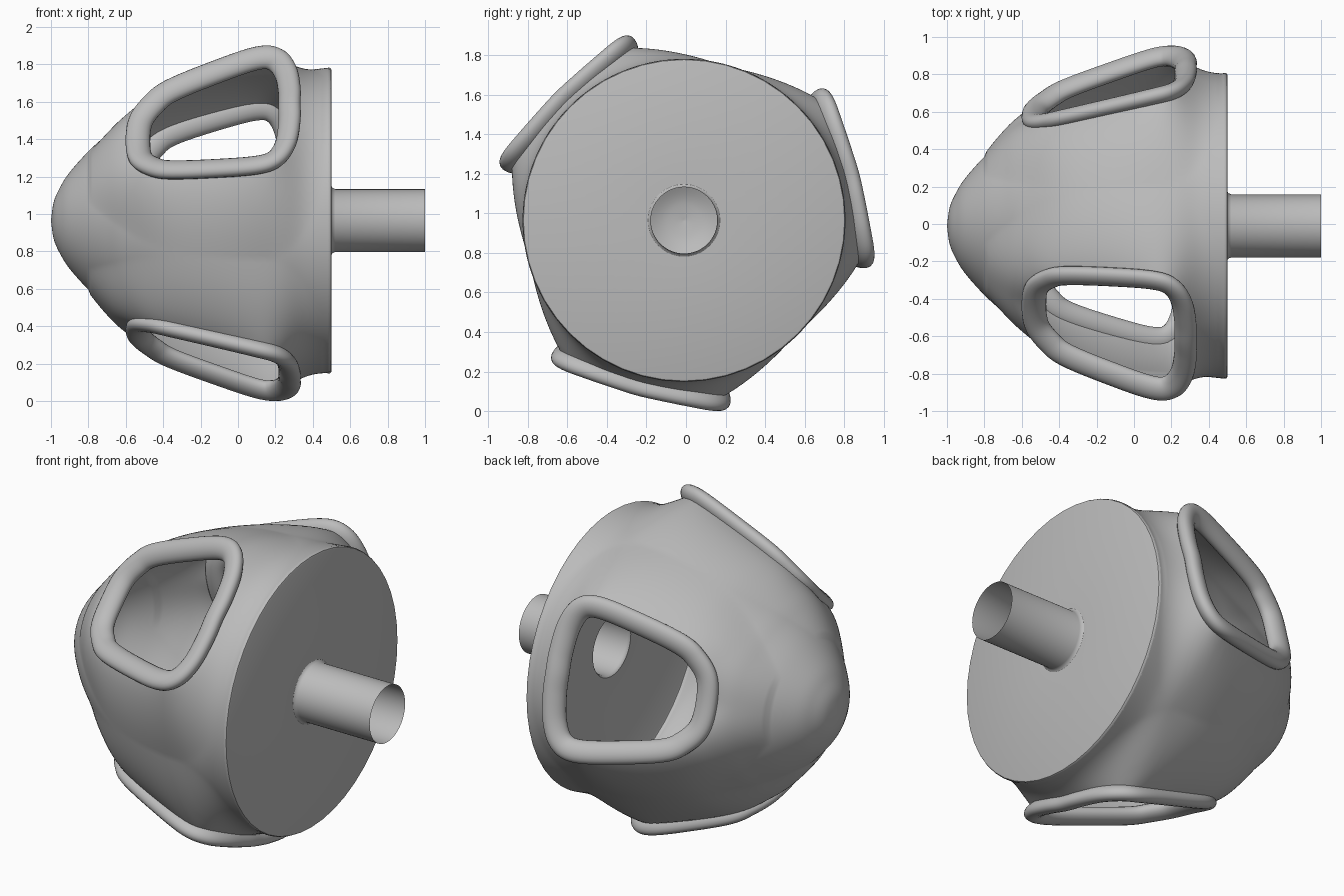
import bpy, bmesh
from math import sin, cos, pi, atan2, hypot, radians
from mathutils import Vector, geometry

cube = bpy.data.objects.get("Cube")
if cube:
    bpy.data.objects.remove(cube, do_unlink=True)

AXIS_Y, AXIS_Z = -0.01, 0.965
WINDOWS = [radians(a) for a in (14.8, 134.8, 254.8)]
SEGMENTS = 240

grey = bpy.data.materials.new("plain_grey")
grey.use_nodes = True
colour = (0.5, 0.5, 0.5, 1)
grey.diffuse_color = colour
grey.node_tree.nodes["Principled BSDF"].inputs["Base Color"].default_value = colour


def polar(x, r, angle):
    return Vector((x, AXIS_Y + r * cos(angle), AXIS_Z + r * sin(angle)))


def finish(name, bm, angle):
    bmesh.ops.recalc_face_normals(bm, faces=bm.faces)
    mesh = bpy.data.meshes.new(name)
    bm.to_mesh(mesh)
    bm.free()
    mesh.materials.append(grey)
    obj = bpy.data.objects.new(name, mesh)
    bpy.context.collection.objects.link(obj)
    bpy.ops.object.select_all(action="DESELECT")
    obj.select_set(True)
    bpy.context.view_layer.objects.active = obj
    bpy.ops.object.shade_smooth_by_angle(angle=radians(angle))
    return obj


def bridge(bm, rings, closed=False):
    """Join neighbouring rings of vertices with quads."""
    pairs = zip(rings, rings[1:] + rings[:1]) if closed else zip(rings, rings[1:])
    for a, b in pairs:
        n = len(a)
        for i in range(n):
            j = (i + 1) % n
            bm.faces.new((a[i], a[j], b[j], b[i]))


def spline(points, steps, closed=False):
    """Smooth curve through the points."""
    pts = [Vector(p) for p in points]
    n = len(pts)
    at = (lambda i: pts[i % n]) if closed else (lambda i: pts[min(max(i, 0), n - 1)])
    out = []
    for i in range(n if closed else n - 1):
        p0, p1, p2, p3 = (at(i + k) for k in (-1, 0, 1, 2))
        for s in range(steps):
            t = s / steps
            out.append(0.5 * (2 * p1 + (p2 - p0) * t + (2 * p0 - 5 * p1 + 4 * p2 - p3) * t * t
                              + (3 * p1 - p0 - 3 * p2 + p3) * t ** 3))
    return out if closed else out + [pts[-1]]


# Window rim centre line: distance along the axis, half width, height off the axis
half = [(-.52, .14, .61), (-.455, .235, .64), (-.36, .3, .68), (-.12, .365, .755),
        (.1, .405, .82), (.2, .375, .84), (.255, .27, .85), (.275, .12, .86)]
loop = ([(-.535, 0, .6)] + half + [(.275, 0, .865)]
        + [(x, -v, w) for x, v, w in reversed(half)])
rim_path = spline(loop, 6, closed=True)
rim_polar = [(p.x, atan2(p.y, p.z), hypot(p.y, p.z)) for p in rim_path]


def inside(x, a):
    """Even-odd test of a point against the window outline."""
    hit = False
    for (x1, a1, _), (x2, a2, _) in zip(rim_polar, rim_polar[1:] + rim_polar[:1]):
        if (a1 > a) != (a2 > a) and x < x1 + (a - a1) * (x2 - x1) / (a2 - a1):
            hit = not hit
    return hit


def window_offset(angle):
    """Signed angle from the nearest window centre."""
    return min(((angle - w + pi) % (2 * pi) - pi for w in WINDOWS), key=abs)


def raised(x, base, a):
    """Skin radius, drawn up towards the nearest point of the window rim."""
    best, reach = base, 0.52
    if x > 0.46 or x < -0.8:
        return base
    for rx, ra, rr in rim_polar:
        dx = (x - rx) * (2.4 if x > rx else 1.6)
        d = hypot(dx, 0.85 * (a - ra))
        if d < reach:
            best = max(best, base + (rr - base) * (1 - d / reach) ** 1.6)
    return best


# Domed shell with three window openings
profile = spline([(-1, 0, 0), (-.985, .1, 0), (-.95, .18, 0), (-.9, .258, 0), (-.8, .37, 0),
                  (-.7, .46, 0), (-.6, .54, 0), (-.4, .67, 0), (-.2, .75, 0), (0, .795, 0),
                  (.2, .81, 0), (.35, .805, 0), (.485, .817, 0)], 9)
bm = bmesh.new()
rings = []
third = SEGMENTS // 3
for p in profile[1:]:
    radii = [raised(p.x, p.y, window_offset(WINDOWS[0] + 2 * pi * i / SEGMENTS))
             for i in range(third)]
    rings.append([bm.verts.new(polar(p.x, radii[i % third], WINDOWS[0] + 2 * pi * i / SEGMENTS))
                  for i in range(SEGMENTS)])
bridge(bm, rings)
tip = bm.verts.new(polar(-1, 0, 0))
for i in range(SEGMENTS):
    bm.faces.new((tip, rings[0][i], rings[0][(i + 1) % SEGMENTS]))
opening = []
for f in bm.faces:
    c = f.calc_center_median()
    a = atan2(c.z - AXIS_Z, c.y - AXIS_Y)
    if inside(c.x, window_offset(a)):
        opening.append(f)
bmesh.ops.delete(bm, geom=opening, context="FACES")
finish("domed_shell", bm, 60)

# Rolled rim around each window, leaning in towards the opening
for number, angle in enumerate(WINDOWS, 1):
    bm = bmesh.new()
    rings = []
    count = len(rim_path)
    for i, p in enumerate(rim_path):
        along = (rim_path[(i + 1) % count] - rim_path[i - 1]).normalized()
        up = Vector((-0.28, 0, 1))
        up = (up - along * up.dot(along)).normalized()
        out = up.cross(along)
        if out.dot(p - Vector((-0.1, 0, p.z))) < 0:
            out = -out
        wide = out * 0.94 + up * 0.34
        tall = up * 0.94 - out * 0.34
        ring = []
        for k in range(20):
            t = 2 * pi * k / 20
            q = p + wide * (0.066 * cos(t)) + tall * (0.046 * sin(t))
            ring.append(bm.verts.new(polar(q.x, hypot(q.y, q.z), angle + atan2(q.y, q.z))))
        rings.append(ring)
    bridge(bm, rings, closed=True)
    finish(f"window_rim_{number}", bm, 60)


def lathe(name, points, segments, angle):
    bm = bmesh.new()
    bridge(bm, [[bm.verts.new(polar(x, r, 2 * pi * i / segments)) for i in range(segments)]
                for x, r in points])
    return finish(name, bm, angle)


# Flat back plate with a softened edge, and the open pipe
lathe("back_plate", [(.48, .817), (.49, .817), (.497, .813), (.5, .805), (.5, .18)], 48, 30)
lathe("pipe", [(.5, .183), (.505, .175), (.52, .168), (1, .168)], 64, 50)
